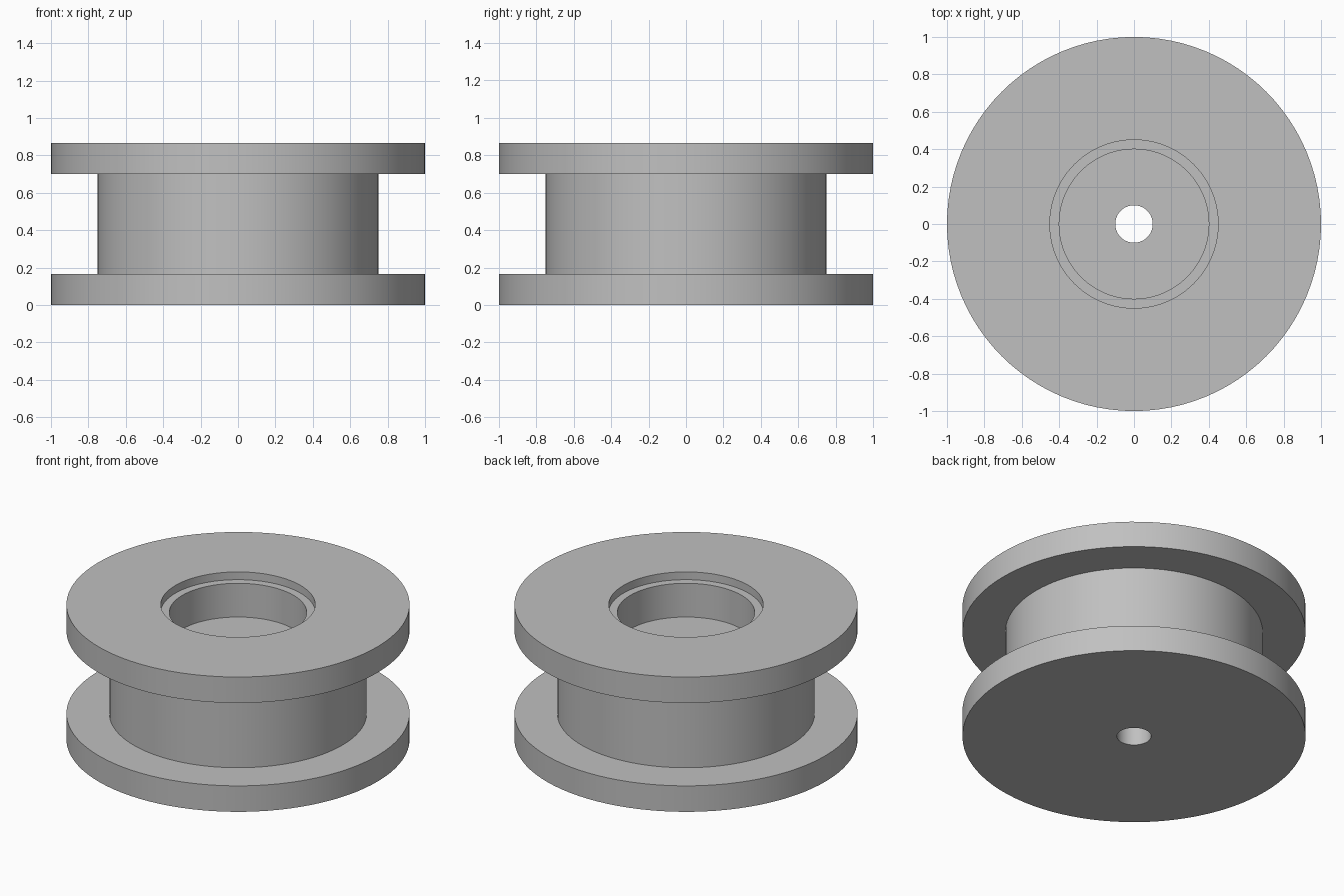
import bpy, bmesh, math

if "Cube" in bpy.data.objects:
    bpy.data.objects.remove(bpy.data.objects["Cube"])

SEGMENTS = 96
HEIGHT = 0.867
FLANGE = 0.167

# Closed cross-section (radius, height), starting at the bore and going outward
profile = [
    (0.10, 0.0), (1.0, 0.0), (1.0, FLANGE),                  # lower flange
    (0.75, FLANGE), (0.75, HEIGHT - FLANGE),                 # core
    (1.0, HEIGHT - FLANGE), (1.0, HEIGHT),                   # upper flange
    (0.45, HEIGHT), (0.45, HEIGHT - 0.05),                   # shallow recess
    (0.40, HEIGHT - 0.05), (0.40, 0.60),                     # deep pocket
    (0.10, 0.60),                                            # pocket floor to bore
]

grey = bpy.data.materials.new("light grey")
grey.diffuse_color = (0.53, 0.53, 0.53, 1)
grey.use_nodes = True
grey.node_tree.nodes["Principled BSDF"].inputs["Base Color"].default_value = grey.diffuse_color


def lathe(name, points, material):
    """Revolve a closed (radius, height) outline around z."""
    bm = bmesh.new()
    rings = []
    for i in range(SEGMENTS):
        a = 2 * math.pi * i / SEGMENTS
        rings.append([bm.verts.new((r * math.cos(a), r * math.sin(a), z))
                      for r, z in points])
    n = len(points)
    for i in range(SEGMENTS):
        here, there = rings[i], rings[(i + 1) % SEGMENTS]
        for j in range(n):
            k = (j + 1) % n
            bm.faces.new((here[j], there[j], there[k], here[k]))
    bmesh.ops.recalc_face_normals(bm, faces=bm.faces)
    mesh = bpy.data.meshes.new(name)
    bm.to_mesh(mesh)
    bm.free()
    mesh.materials.append(material)
    obj = bpy.data.objects.new(name, mesh)
    bpy.context.collection.objects.link(obj)
    bpy.context.view_layer.objects.active = obj
    obj.select_set(True)
    bpy.ops.object.shade_smooth_by_angle(angle=math.radians(30))
    return obj


# Flanged roller with stepped pocket and through bore
lathe("flanged_roller", profile, grey)
